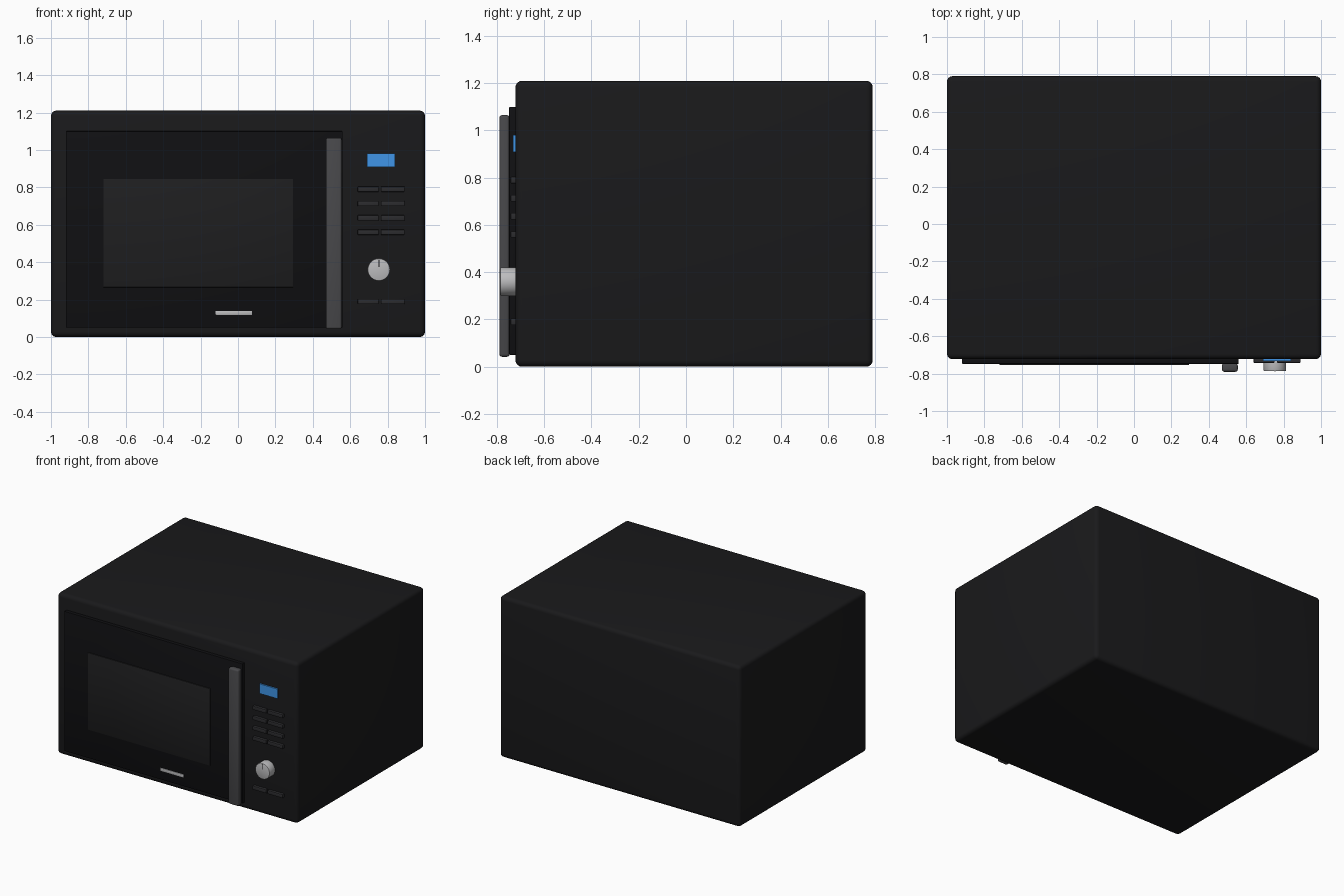
import bpy
import math

if "Cube" in bpy.data.objects:
    bpy.data.objects.remove(bpy.data.objects["Cube"])


def material(name, rgb):
    m = bpy.data.materials.new(name)
    m.diffuse_color = (*rgb, 1)
    m.use_nodes = True
    m.node_tree.nodes["Principled BSDF"].inputs["Base Color"].default_value = m.diffuse_color
    return m


BLACK = material("black_enamel", (0.010, 0.010, 0.011))
DOOR = material("door_black", (0.005, 0.005, 0.006))
GLASS = material("dark_glass", (0.013, 0.013, 0.014))
GREY = material("dark_grey", (0.065, 0.065, 0.07))
BUTTON = material("button_grey", (0.025, 0.025, 0.028))
BLUE = material("display_blue", (0.05, 0.30, 0.80))
SILVER = material("silver", (0.5, 0.5, 0.51))


def finish(obj, name, mat, bevel, segments):
    obj.name = name
    obj.data.materials.append(mat)
    if bevel:
        mod = obj.modifiers.new("rounded_edges", 'BEVEL')
        mod.width = bevel
        mod.segments = segments
        mod.limit_method = 'ANGLE'
        mod.angle_limit = math.radians(40)
        bpy.ops.object.modifier_apply(modifier=mod.name)
    bpy.ops.object.shade_smooth_by_angle(angle=math.radians(35))
    return obj


def box(name, x, y, z, mat, bevel=0.0, segments=2):
    """Box spanning the given (min, max) ranges."""
    spans = (x, y, z)
    bpy.ops.mesh.primitive_cube_add(size=1, location=[(a + b) / 2 for a, b in spans])
    obj = bpy.context.object
    obj.scale = [b - a for a, b in spans]
    bpy.ops.object.transform_apply(location=False, rotation=False, scale=True)
    return finish(obj, name, mat, bevel, segments)


# Cabinet
FRONT = -0.722
box("cabinet", (-1, 1), (FRONT, 0.79), (0, 1.21), BLACK, 0.028, 4)

# Door with window, handle and trim strip
box("door", (-0.92, 0.56), (-0.748, FRONT + 0.01), (0.05, 1.10), DOOR, 0.004)
box("door_window", (-0.72, 0.295), (-0.754, -0.74), (0.265, 0.845), GLASS, 0.003)
box("door_handle", (0.47, 0.555), (-0.79, -0.746), (0.042, 1.065), GREY, 0.012, 3)
box("door_trim_strip", (-0.12, 0.075), (-0.753, -0.74), (0.117, 0.14), SILVER, 0.003)

# Display
box("display", (0.69, 0.84), (-0.733, FRONT + 0.01), (0.908, 0.98), BLUE)

# Two columns of buttons
for row, z in enumerate((0.79, 0.713, 0.637, 0.56, 0.19)):
    for side, span in (("left", (0.64, 0.752)), ("right", (0.764, 0.89))):
        box(f"button_{side}_{row + 1}", span, (-0.742, FRONT + 0.01),
            (z - 0.014, z + 0.014), BUTTON, 0.003)

# Timer knob with pointer mark
bpy.ops.mesh.primitive_cylinder_add(vertices=48, radius=0.06, depth=0.078,
                                    location=(0.753, -0.748, 0.36),
                                    rotation=(math.pi / 2, 0, 0))
finish(bpy.context.object, "timer_knob", SILVER, 0.005, 2)
box("knob_pointer", (0.75, 0.756), (-0.789, -0.78), (0.375, 0.414), DOOR)
